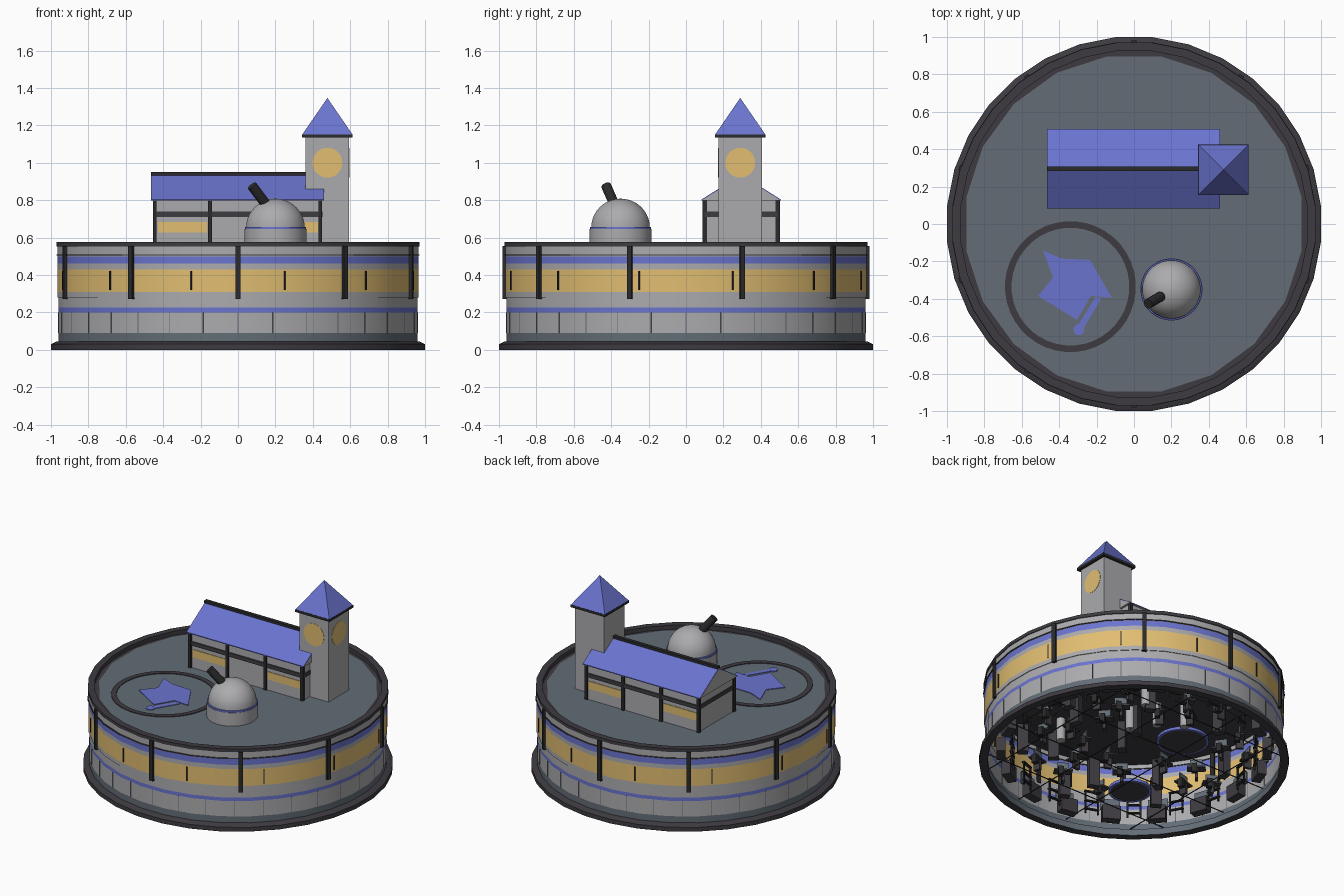
import bpy, bmesh, math, random
from mathutils import Matrix, Vector

old = bpy.data.objects.get("Cube")
if old:
    bpy.data.objects.remove(old)
random.seed(4)


def material(name, r, g, b):
    m = bpy.data.materials.new(name)
    m.use_nodes = True
    m.diffuse_color = (r, g, b, 1)
    m.node_tree.nodes["Principled BSDF"].inputs["Base Color"].default_value = (r, g, b, 1)
    return m


GREY = material("wall grey", .41, .41, .425)
BLUE = material("periwinkle blue", .145, .175, .62)
GOLD = material("window gold", .75, .51, .165)
SLATE = material("slate", .125, .152, .182)
DARK = material("dark trim", .048, .044, .052)
BLACK = material("charcoal frame", .024, .024, .026)


def finish(name, bm, mats, smooth=False):
    me = bpy.data.meshes.new(name)
    bmesh.ops.recalc_face_normals(bm, faces=bm.faces[:])
    bm.to_mesh(me)
    bm.free()
    for m in mats:
        me.materials.append(m)
    ob = bpy.data.objects.new(name, me)
    bpy.context.collection.objects.link(ob)
    if smooth:
        bpy.ops.object.select_all(action='DESELECT')
        ob.select_set(True)
        bpy.context.view_layer.objects.active = ob
        bpy.ops.object.shade_smooth_by_angle(angle=math.radians(30))
    return ob


def lathe(name, profile, mats, n=32, centre=(0, 0), closed=False, cap=False, smooth=True):
    """Spin (radius, z) points; one material per profile segment."""
    bm = bmesh.new()
    slots = list(dict.fromkeys(mats))
    rings = []
    for r, z in profile:
        rings.append([bm.verts.new((centre[0] + r * math.cos((k + .5) * math.tau / n),
                                    centre[1] + r * math.sin((k + .5) * math.tau / n), z))
                      for k in range(n)])
    pairs = list(zip(rings, rings[1:]))
    if closed:
        pairs.append((rings[-1], rings[0]))
    for i, (a, b) in enumerate(pairs):
        for k in range(n):
            f = bm.faces.new((a[k], a[(k + 1) % n], b[(k + 1) % n], b[k]))
            f.material_index = slots.index(mats[i % len(mats)])
    if cap:
        bm.faces.new(rings[-1]).material_index = slots.index(mats[-1])
    return finish(name, bm, slots, smooth)


def boxes(name, mat, items):
    """Join boxes given as (centre, size, turn about z)."""
    bm = bmesh.new()
    for c, s, turn in items:
        bmesh.ops.create_cube(bm, size=1, matrix=Matrix.Translation(c)
                              @ Matrix.Rotation(turn, 4, 'Z') @ Matrix.Diagonal((*s, 1)))
    return finish(name, bm, [mat])


def around(count, radius, z, size, start=0):
    """Boxes spaced round the drum, counted from the front."""
    out = []
    for k in range(count):
        a = math.radians(start) + k * math.tau / count
        out.append(((radius * math.sin(a), -radius * math.cos(a), z), size, a))
    return out


def prism(name, outline, mat, axis_map, depth):
    """Extrude a flat outline along a vector."""
    bm = bmesh.new()
    face = bm.faces.new([bm.verts.new(axis_map(*p)) for p in outline])
    ext = bmesh.ops.extrude_face_region(bm, geom=[face], use_keep_orig=True)
    bmesh.ops.translate(bm, vec=depth, verts=[v for v in ext["geom"] if isinstance(v, bmesh.types.BMVert)])
    return finish(name, bm, [mat])


def rod(name, a, b, radius, mat, n=16):
    a, b = Vector(a), Vector(b)
    d = b - a
    bm = bmesh.new()
    bmesh.ops.create_cone(bm, cap_ends=True, segments=n, radius1=radius, radius2=radius, depth=d.length,
                          matrix=Matrix.Translation((a + b) / 2) @ d.to_track_quat('Z', 'Y').to_matrix().to_4x4())
    return finish(name, bm, [mat], True)


# Drum: open-bottomed base ring and banded walls
lathe("base_ring", [(.95, 0), (1.004, 0), (1.004, .03), (.975, .045), (.95, .045)],
      [DARK, DARK, DARK, DARK, SLATE], closed=True)
lathe("lower_wall", [(.965, .04), (.965, .09), (.965, .2), (.965, .225), (.965, .28), (.97, .28)],
      [SLATE, GREY, BLUE, GREY, GREY])
lathe("upper_wall", [(.97, .28), (.97, .31), (.97, .43), (.97, .46), (.97, .5), (.97, .56)],
      [GREY, GOLD, GREY, BLUE, GREY])
lathe("string_course", [(.965, .503), (.976, .503), (.976, .51), (.965, .51)], [DARK], closed=True)
lathe("roof_rim", [(.86, .54), (.86, .546), (.93, .546), (.93, .576), (.974, .576), (.974, .553), (.94, .54)],
      [DARK], closed=True)
lathe("roof_deck", [(.9, .54), (.908, .55)], [SLATE], n=20, cap=True, smooth=False)
lathe("ceiling", [(.965, .535), (.95, .53)], [DARK], cap=True)
boxes("wall_posts", BLACK, around(10, .967, .413, (.028, .03, .285)))
boxes("window_mullions", BLACK, around(12, .964, .37, (.008, .016, .1), 15))
boxes("panel_joints", SLATE, around(32, .961, .145, (.004, .003, .11)))

# Landing pad on the deck
PAD = (-.34, -.335)
lathe("pad_ring", [(.315, .55), (.315, .555), (.35, .555), (.35, .55)], [DARK], n=40, centre=PAD, closed=True)
flat = lambda x, y: (x, y, .55)
prism("pad_marking", [(-.487, -.142), (-.385, -.185), (-.235, -.192), (-.118, -.395), (-.23, -.385),
                      (-.305, -.512), (-.513, -.385), (-.433, -.285)], BLUE, flat, (0, 0, .005))
prism("pad_marking_bar", [(-.205, -.39), (-.175, -.4), (-.275, -.565), (-.305, -.55)], BLUE, flat, (0, 0, .004))
lathe("pad_marking_dot", [(.03, .55), (.03, .5555)], [BLUE], n=12, centre=(-.295, -.565), cap=True)

# Observatory dome
DOME = (.2, -.35)
lathe("observatory_drum", [(.166, .55), (.166, .645), (.164, .645), (.164, .656), (.15, .657)],
      [GREY, BLUE, BLUE, BLUE], centre=DOME)
steps = [math.radians(a) for a in range(0, 90, 9)]
lathe("observatory_dome", [(.157 * math.cos(a), .655 + .153 * math.sin(a)) for a in steps] + [(.001, .808)],
      [GREY], n=32, centre=DOME, cap=True)
rod("telescope", (.155, -.38, .77), (.075, -.427, .877), .027, BLACK)

# Hall with gables, frame, windows and pitched roof
MID = .295
boxes("hall_walls", GREY, [((0, MID, .675), (.89, .39, .25), 0)])
prism("hall_gables", [(.085, .799), (.505, .799), (MID, .93)], GREY,
      lambda y, z: (-.4655, y, z), (.926, 0, 0))
for side, label in ((-1, "front"), (1, "back")):
    wall = MID + side * .195
    boxes(f"hall_{label}_posts", BLACK,
          [((x, wall, .675), (.02, .024, .25), 0) for x in (-.445, -.15, .15, .44)])
    boxes(f"hall_{label}_beam", DARK, [((0, wall, .725), (.89, .016, .028), 0)])
    boxes(f"hall_{label}_windows", GOLD,
          [((x, wall, .655), (.26, .008, .055), 0) for x in (-.297, .297)])
    prism(f"hall_{label}_roof", [(MID, .93), (MID + side * .213, .797), (MID + side * .213, .803), (MID, .937)],
          BLUE, lambda y, z: (-.465, y, z), (.925, 0, 0))
boxes("hall_gable_beams", DARK, [((x, MID, .725), (.012, .39, .028), 0) for x in (-.445, .445)])
boxes("ridge_cap", BLACK, [((-.0025, MID, .942), (.925, .025, .018), 0)])

# Clock tower
TX, TY = .478, .29
boxes("tower_shaft", GREY, [((TX, TY, .845), (.232, .232, .59), 0)])
boxes("tower_cornice", BLACK, [((TX, TY, 1.143), (.27, .27, .018), 0)])
bm = bmesh.new()
bmesh.ops.create_cone(bm, cap_ends=True, segments=4, radius1=.134 * math.sqrt(2), radius2=0, depth=.195,
                      matrix=Matrix.Translation((TX, TY, 1.249)) @ Matrix.Rotation(math.pi / 4, 4, 'Z'))
finish("tower_spire", bm, [BLUE])
rod("clock_front", (TX, TY - .112, 1), (TX, TY - .118, 1), .08, GOLD, 24)
rod("clock_side", (TX + .112, TY, 1), (TX + .118, TY, 1), .08, GOLD, 24)

# Interior: consoles and racks by the wall
boxes("wall_consoles", DARK, around(18, .86, .1, (.12, .06, .1), 10))
boxes("console_screens", SLATE, around(18, .9, .19, (.13, .012, .08), 10))
boxes("wall_racks", BLACK, [b for s in (-3, 3) for b in around(18, .8, .13, (.01, .01, .17), s)]
      + [b for z in (.08, .14, .21) for b in around(18, .8, z, (.1, .02, .008))])

# Interior: desks, seats, cabinets, tanks, round tables, floor joists
desks, seats, cabinets, screens = [], [], [], []
for k in range(44):
    a, r = k * 2.4, .1 + .66 * math.sqrt(k / 44)
    x, y, turn = r * math.cos(a), r * math.sin(a), random.uniform(0, 3)
    if math.hypot(x + .21, y - .24) < .2 or math.hypot(x + .36, y + .47) < .18:
        continue
    if k % 3 == 0:
        cabinets.append(((x, y, .15), (.07, .05, .2), turn))
    else:
        desks.append(((x, y, .13), (.12, .06, .012), turn))
        desks.append(((x, y, .09), (.02, .05, .08), turn))
        screens.append(((x, y, .17), (.08, .008, .05), turn))
        seats.append(((x + .06, y + .05, .09), (.035, .035, .06), turn))
boxes("desks", DARK, desks)
boxes("desk_screens", SLATE, screens)
boxes("seats", BLACK, seats)
boxes("cabinets", DARK, cabinets)
for i, (x, y) in enumerate([(.1, .35), (.2, .2), (.32, .5), (-.05, .45), (.45, -.2)]):
    rod(f"storage_tank_{i + 1}", (x, y, .08), (x, y, .24), .03, GREY)
for i, (x, y, r) in enumerate([(-.21, .24, .17), (-.36, -.47, .14)]):
    lathe(f"round_table_{i + 1}", [(r, .14), (r, .12), (r - .015, .12), (r - .02, .12)],
          [BLUE, BLUE, DARK], n=24, centre=(x, y), cap=True)
joists = [-.6, -.2, .2, .6]
boxes("floor_joists", BLACK, [((0, d, .055), (1.88 * math.sqrt(1 - d * d), .005, .005), 0) for d in joists]
      + [((d, 0, .055), (.005, 1.88 * math.sqrt(1 - d * d), .005), 0) for d in joists])
